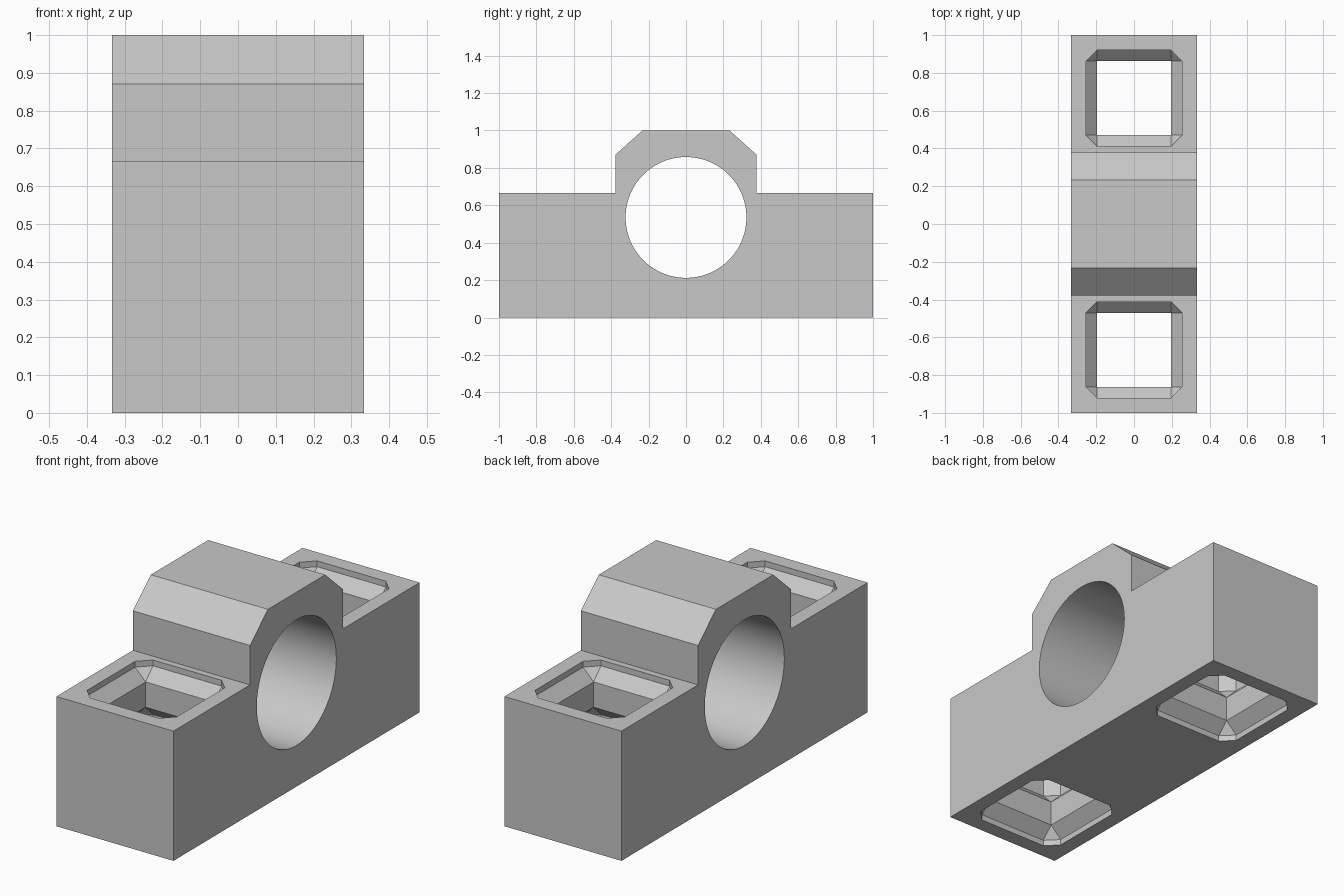
import bpy, bmesh, math

cube = bpy.data.objects.get("Cube")
if cube:
    bpy.data.objects.remove(cube, do_unlink=True)

HALF_W = 0.333
TILE_H = 0.667

grey = bpy.data.materials.new("light_grey")
grey.use_nodes = True
COLOR = (0.58, 0.58, 0.58, 1)
grey.diffuse_color = COLOR
grey.node_tree.nodes["Principled BSDF"].inputs["Base Color"].default_value = COLOR


def make_object(name, bm):
    bmesh.ops.remove_doubles(bm, verts=bm.verts, dist=1e-5)
    bmesh.ops.recalc_face_normals(bm, faces=bm.faces)
    mesh = bpy.data.meshes.new(name)
    bm.to_mesh(mesh)
    bm.free()
    obj = bpy.data.objects.new(name, mesh)
    bpy.context.collection.objects.link(obj)
    mesh.materials.append(grey)
    return obj


def extrude_x(name, outline, half):
    """Prism along x from a (y, z) outline."""
    bm = bmesh.new()
    face = bm.faces.new([bm.verts.new((-half, y, z)) for y, z in outline])
    moved = bmesh.ops.extrude_face_region(bm, geom=[face])["geom"]
    bmesh.ops.translate(bm, vec=(2 * half, 0, 0),
                        verts=[v for v in moved if isinstance(v, bmesh.types.BMVert)])
    return make_object(name, bm)


# Block with a raised, chamfered hump over the bore
side = [(1, 0), (1, TILE_H), (0.378, TILE_H), (0.378, 0.87), (0.233, 1)]
block = extrude_x("bearing_block", side + [(-y, z) for y, z in reversed(side)], HALF_W)

# Round bore through the hump
R, BORE_Z, N = 0.323, 0.535, 96
ring = [(R * math.cos(2 * math.pi * i / N), BORE_Z + R * math.sin(2 * math.pi * i / N))
        for i in range(N)]
cutters = [extrude_x("bore_cutter", ring, HALF_W + 0.1)]


# Square neck flaring to a clipped square at the mouth and in the middle
def clipped_square(y, z, wide):
    a, b = 0.195, 0.255 if wide else 0.195
    pts = [(b, a), (a, b), (-a, b), (-b, a), (-b, -a), (-a, -b), (a, -b), (b, -a)]
    return [(px, y + py, z) for px, py in pts]


def pocket_cutter(name, y):
    half = [(-0.05, True), (0.03, True), (0.09, False), (0.22, False), (0.28, True)]
    levels = half + [(TILE_H - z, wide) for z, wide in reversed(half)]
    bm = bmesh.new()
    loops = []
    for z, wide in levels:
        pts = clipped_square(y, z, wide)
        if wide:
            loops.append([bm.verts.new(p) for p in pts])
        else:
            corners = [bm.verts.new(p) for p in pts[::2]]
            loops.append([corners[i // 2] for i in range(8)])
    for low, high in zip(loops, loops[1:]):
        for i in range(8):
            j = (i + 1) % 8
            quad = list(dict.fromkeys([low[i], low[j], high[j], high[i]]))
            if len(quad) > 2:
                bm.faces.new(quad)
    bm.faces.new(loops[0])
    bm.faces.new(loops[-1])
    return make_object(name, bm)


for label, s in (("back", 1), ("front", -1)):
    cutters.append(pocket_cutter(label + "_pocket_cutter", s * 0.667))

# Cut the openings
bpy.ops.object.select_all(action='DESELECT')
bpy.context.view_layer.objects.active = block
block.select_set(True)
for cutter in cutters:
    cutter.hide_render = True
    mod = block.modifiers.new(cutter.name, 'BOOLEAN')
    mod.operation = 'DIFFERENCE'
    mod.solver = 'EXACT'
    mod.object = cutter
    bpy.ops.object.modifier_apply(modifier=mod.name)
for cutter in cutters:
    bpy.data.objects.remove(cutter, do_unlink=True)

bpy.ops.object.shade_smooth_by_angle(angle=math.radians(25))
